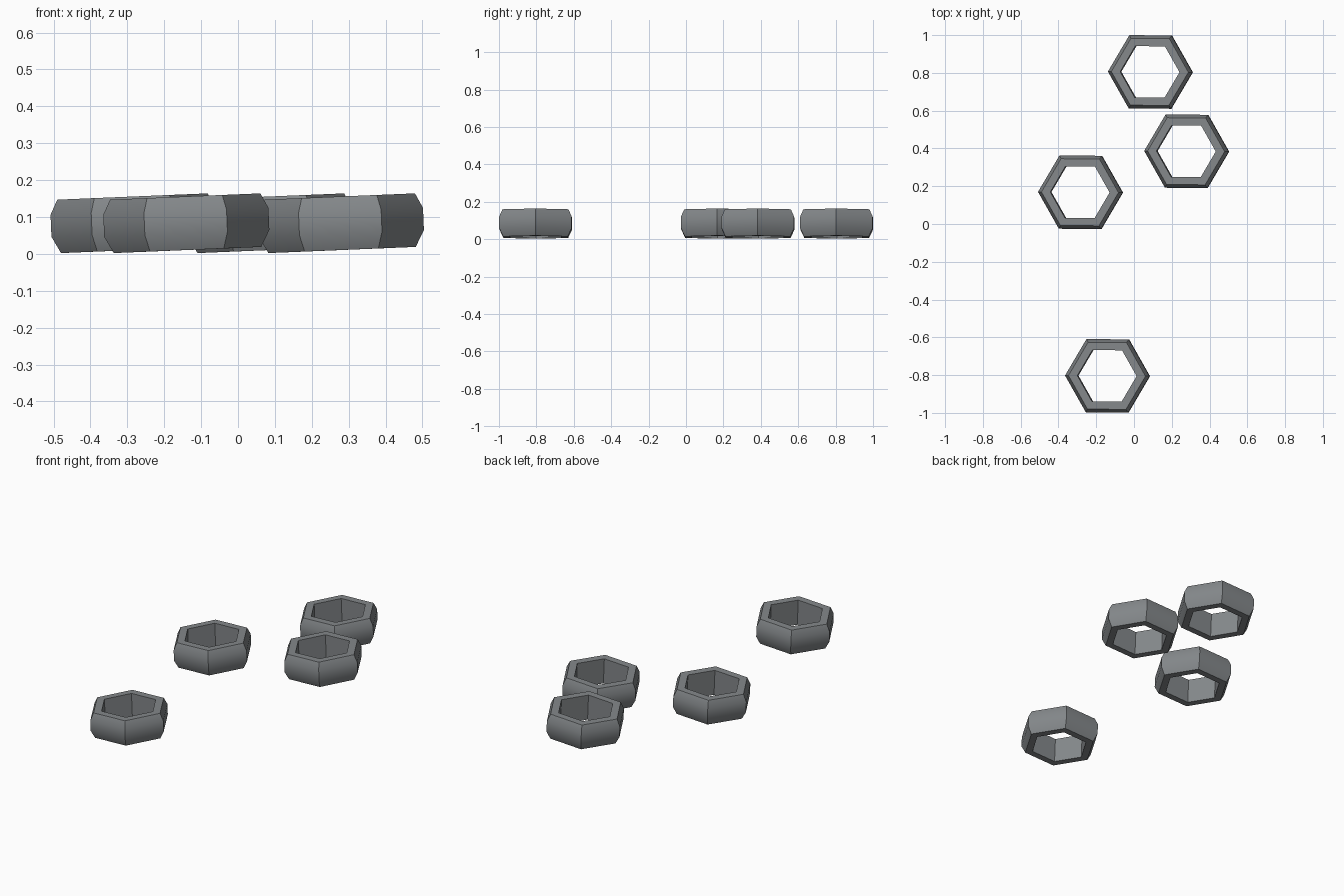
import bpy, math

if "Cube" in bpy.data.objects:
    bpy.data.objects.remove(bpy.data.objects["Cube"])

steel = bpy.data.materials.new("steel grey")
steel.diffuse_color = (0.23, 0.245, 0.255, 1)
steel.use_nodes = True
steel.node_tree.nodes["Principled BSDF"].inputs["Base Color"].default_value = steel.diffuse_color

R, HOLE, H = 0.224, 0.157, 0.145
# closed cross-section of the nut: (corner radius, height)
PROFILE = [(HOLE, 0), (R - 0.024, 0), (R, 0.045), (R, H - 0.04),
           (R - 0.02, H), (HOLE, H)]


def hex_nut(name, x, y):
    n = len(PROFILE)
    verts, faces = [], []
    for i in range(6):
        a = math.radians(60 * i)
        verts += [(r * math.cos(a), r * math.sin(a), z - H / 2) for r, z in PROFILE]
        j = (i + 1) % 6
        for k in range(n):
            m = (k + 1) % n
            faces.append((i * n + k, j * n + k, j * n + m, i * n + m))
    mesh = bpy.data.meshes.new(name)
    mesh.from_pydata(verts, [], faces)
    mesh.materials.append(steel)
    ob = bpy.data.objects.new(name, mesh)
    bpy.context.collection.objects.link(ob)
    # each nut leans slightly up towards +x
    ob.location = (x, y, 0.083)
    ob.rotation_euler = (0, math.radians(-2.4), math.radians(-0.5))
    bpy.ops.object.select_all(action='DESELECT')
    ob.select_set(True)
    bpy.context.view_layer.objects.active = ob
    bpy.ops.object.shade_smooth_by_angle(angle=math.radians(38))


# four loose nuts
for name, x, y in [("back_nut", 0.087, 0.805), ("right_nut", 0.279, 0.385),
                   ("left_nut", -0.283, 0.168), ("front_nut", -0.140, -0.804)]:
    hex_nut(name, x, y)
